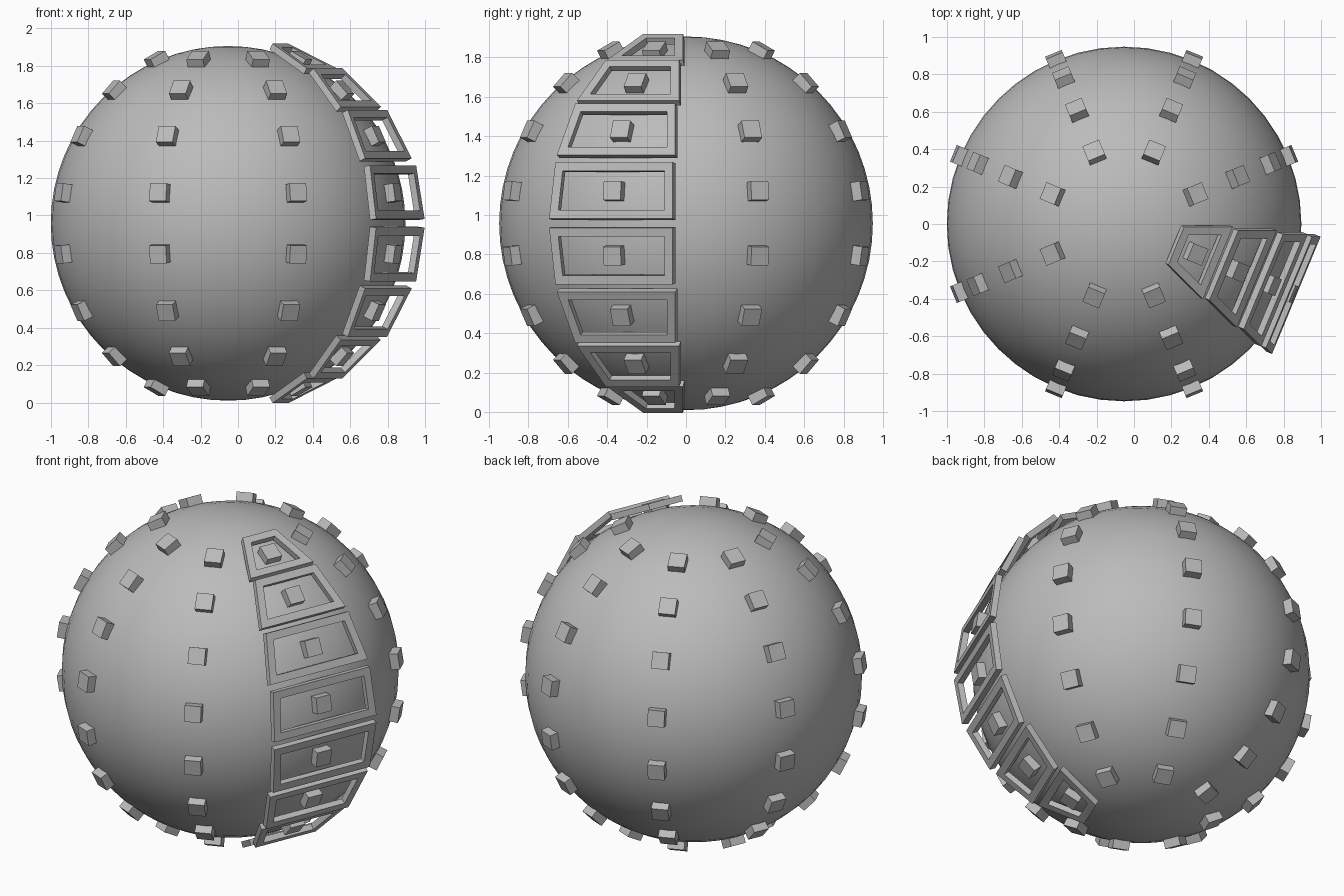
import bpy, bmesh, math
from mathutils import Vector, Matrix

if "Cube" in bpy.data.objects:
    bpy.data.objects.remove(bpy.data.objects["Cube"])

C = Vector((-0.053, 0.0, 0.958))   # sphere centre
R = 0.948

grey = bpy.data.materials.new("mid_grey")
grey.diffuse_color = (0.5, 0.5, 0.5, 1)
grey.use_nodes = True
grey.node_tree.nodes["Principled BSDF"].inputs["Base Color"].default_value = grey.diffuse_color


def add_object(name, bm):
    bmesh.ops.recalc_face_normals(bm, faces=bm.faces)
    me = bpy.data.meshes.new(name)
    bm.to_mesh(me)
    bm.free()
    me.materials.append(grey)
    ob = bpy.data.objects.new(name, me)
    bpy.context.collection.objects.link(ob)
    return ob


def cell(row, col):
    """Corners, centre and normal of one cell of a coarse 8 x 10 globe grid."""
    pts = []
    for i, j in ((0, 0), (0, 1), (1, 1), (1, 0)):
        e = math.radians(-72 + 18 * (row + i))
        a = math.radians(45 * (col + j))
        pts.append(Vector((math.cos(e) * math.cos(a), math.cos(e) * math.sin(a), math.sin(e))))
    c = sum(pts, Vector()) / 4
    n = (pts[2] - pts[0]).cross(pts[3] - pts[1]).normalized()
    return pts, c, n


def inset(pts, d):
    """Offset a planar polygon inward by d (outward if negative)."""
    out = []
    for k, p in enumerate(pts):
        e0 = (p - pts[k - 1]).normalized()
        e1 = (pts[(k + 1) % len(pts)] - p).normalized()
        out.append(p + (e1 - e0) * d / e0.cross(e1).length)
    return out


# Smooth main ball
bm = bmesh.new()
bmesh.ops.create_uvsphere(bm, u_segments=48, v_segments=32, radius=R,
                          matrix=Matrix.Translation(C))
for f in bm.faces:
    f.smooth = True
add_object("ball", bm)

# Small studs, one per grid cell
bm = bmesh.new()
for row in range(8):
    for col in range(8):
        pts, c, n = cell(row, col)
        side = (pts[1] - pts[0]).normalized()
        rot = Matrix((side, n.cross(side), n)).transposed().to_4x4()
        pos = C + c.normalized() * 0.947
        bmesh.ops.create_cube(bm, size=0.096, matrix=Matrix.Translation(pos) @ rot)
add_object("studs", bm)

# One column of floating trapezoid frames
bm = bmesh.new()
for row in range(8):
    pts, c, n = cell(row, -1)
    mid = C + c.normalized() * 0.972
    quad = [mid + (p - c) * 0.853 for p in pts]
    loops = []
    for d, h in ((-0.012, 0.018), (0.033, 0.018), (0.033, -0.018), (-0.012, -0.018)):
        loops.append([bm.verts.new(p + n * h) for p in inset(quad, d)])
    for a in range(4):
        la, lb = loops[a], loops[(a + 1) % 4]
        for k in range(4):
            m = (k + 1) % 4
            bm.faces.new((la[k], la[m], lb[m], lb[k]))
add_object("panel_frames", bm)
